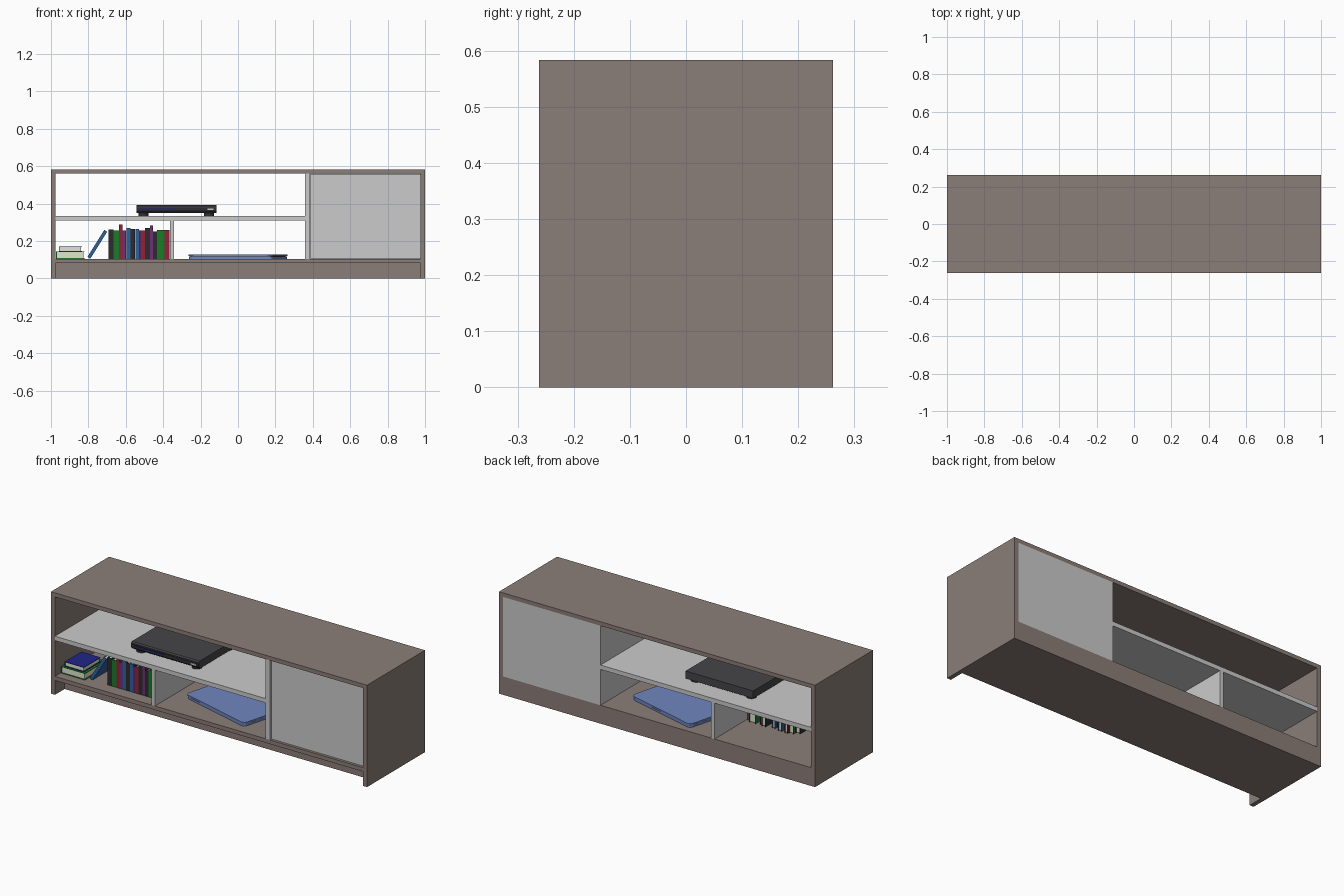
import bpy, bmesh, math
from mathutils import Matrix, Vector

if "Cube" in bpy.data.objects:
    bpy.data.objects.remove(bpy.data.objects["Cube"])


def mat(name, c):
    m = bpy.data.materials.new(name)
    m.diffuse_color = (*c, 1)
    m.use_nodes = True
    m.node_tree.nodes["Principled BSDF"].inputs["Base Color"].default_value = m.diffuse_color
    return m


WOOD = mat("brown_wood", (0.26, 0.21, 0.19))
BLACK = mat("black_plastic", (0.03, 0.03, 0.035))
DARK = mat("dark_plastic", (0.06, 0.06, 0.065))
NAVY = mat("navy_plastic", (0.02, 0.02, 0.10))
WHITE = mat("white_plastic", (0.8, 0.8, 0.8))
LAPTOP = mat("blue_metal", (0.16, 0.24, 0.52))
PAGES = mat("paper", (0.75, 0.78, 0.62))
COVERS = {
    "k": mat("cover_black", (0.025, 0.025, 0.03)),
    "g": mat("cover_green", (0.01, 0.2, 0.02)),
    "r": mat("cover_red", (0.3, 0.015, 0.04)),
    "p": mat("cover_purple", (0.16, 0.03, 0.18)),
    "b": mat("cover_blue", (0.03, 0.12, 0.32)),
    "n": mat("cover_navy", (0.015, 0.02, 0.25)),
}


def add_box(bm, lo, hi, index=0):
    lo, hi = Vector(lo), Vector(hi)
    m = Matrix.Translation((lo + hi) / 2) @ Matrix.Diagonal((*(hi - lo), 1))
    verts = bmesh.ops.create_cube(bm, size=1, matrix=m)["verts"]
    for f in {f for v in verts for f in v.link_faces}:
        f.material_index = index


def finish(bm, name, mats=()):
    bmesh.ops.recalc_face_normals(bm, faces=bm.faces)
    me = bpy.data.meshes.new(name)
    bm.to_mesh(me)
    bm.free()
    for m in mats:
        me.materials.append(m)
    ob = bpy.data.objects.new(name, me)
    bpy.context.collection.objects.link(ob)
    return ob


def box(name, x, y, z, m=None):
    bm = bmesh.new()
    add_box(bm, (x[0], y[0], z[0]), (x[1], y[1], z[1]))
    return finish(bm, name, [m] if m else [])


def prism(name, pts, vec, m):
    """Extrude a closed polygon along a vector."""
    bm = bmesh.new()
    face = bm.faces.new([bm.verts.new(p) for p in pts])
    ext = bmesh.ops.extrude_face_region(bm, geom=[face])["geom"]
    bmesh.ops.translate(bm, vec=vec, verts=[g for g in ext if isinstance(g, bmesh.types.BMVert)])
    return finish(bm, name, [m])


# Cabinet carcass
D, H, T = 0.262, 0.583, 0.025
IN = 1 - T
DEEP = (-D, D)
box("top_panel", (-1, 1), DEEP, (H - 0.023, H), WOOD)
for side, s in (("left", -1), ("right", 1)):
    box(side + "_side", sorted((s, s * IN)), DEEP, (0, H - 0.023), WOOD)
box("bottom_panel", (-IN, IN), DEEP, (0.082, 0.105), WOOD)
box("recessed_plinth", (-IN, IN), (-0.175, D), (0, 0.082), WOOD)

# Grey shelf, dividers and cupboard
box("long_shelf", (-IN, 0.358), DEEP, (0.31, 0.335))
box("short_divider", (-0.364, -0.342), DEEP, (0.105, 0.31))
box("tall_divider", (0.358, 0.385), (-D, D - T), (0.105, 0.56))
box("cupboard_back", (0.358, IN), (D - T, D), (0.105, 0.56))
box("cupboard_door", (0.388, IN), (-0.25, -0.228), (0.107, 0.558))

# Disc player: side profile extruded along x
prism("player_body",
      [(-0.543, y, z) for y, z in ((-0.178, 0.349), (0.168, 0.349), (0.168, 0.392),
                                   (-0.183, 0.392), (-0.19, 0.386), (-0.19, 0.36))],
      (0.428, 0, 0), DARK)
box("player_front_band", (-0.541, -0.117), (-0.193, -0.185), (0.361, 0.380), BLACK)
box("player_tray", (-0.525, -0.33), (-0.195, -0.19), (0.365, 0.377), NAVY)
box("player_button", (-0.163, -0.13), (-0.196, -0.19), (0.366, 0.375), WHITE)
for i, x in enumerate((-0.505, -0.155)):
    for j, y in enumerate((-0.15, 0.13)):
        bpy.ops.mesh.primitive_cylinder_add(vertices=16, radius=0.027, depth=0.016,
                                            location=(x, y, 0.343))
        ob = bpy.context.object
        ob.name = f"player_foot_{i}{j}"
        ob.data.materials.append(BLACK)
        bpy.ops.object.shade_smooth_by_angle()


# Closed laptop: rounded slabs, turned on the shelf
def rounded(w, d, r, z, n=6):
    pts = []
    for k, (sx, sy) in enumerate(((1, 1), (-1, 1), (-1, -1), (1, -1))):
        for i in range(n + 1):
            a = math.pi / 2 * (k + i / n)
            pts.append((sx * (w / 2 - r) + r * math.cos(a), sy * (d / 2 - r) + r * math.sin(a), z))
    return pts


for name, w, d, z, h, m in (("laptop_base", 0.465, 0.325, 0.105, 0.012, LAPTOP),
                            ("laptop_seam", 0.455, 0.315, 0.117, 0.002, BLACK),
                            ("laptop_lid", 0.47, 0.33, 0.119, 0.009, LAPTOP)):
    ob = prism(name, rounded(w, d, 0.025, z), (0, 0, h), m)
    ob.location = (0, 0.01, 0)
    ob.rotation_euler.z = math.radians(-15)


# Books: two boards, a spine on the -y side and a page block
def book(name, t, d, h, cover, matrix):
    c = min(0.003, t * 0.15)
    bm = bmesh.new()
    add_box(bm, (0, 0, 0), (c, d, h))
    add_box(bm, (t - c, 0, 0), (t, d, h))
    add_box(bm, (c, 0, 0), (t - c, c, h))
    add_box(bm, (c, c, 0.004), (t - c, d - 0.005, h - 0.004), 1)
    ob = finish(bm, name, [COVERS[cover], PAGES])
    ob.matrix_world = matrix
    return ob


# Upright row: cover, thickness, height, depth
row = [("k", 28, 157, 15), ("g", 29, 152, 17), ("r", 19, 182, 18), ("p", 20, 152, 14),
       ("b", 22, 165, 18), ("k", 26, 158, 15), ("b", 20, 160, 17), ("n", 8, 150, 14),
       ("r", 25, 152, 13), ("k", 25, 165, 18), ("p", 17, 177, 17), ("k", 22, 147, 14),
       ("g", 40, 155, 18), ("r", 25, 153, 16)]
x = -0.693
for i, (c, t, h, d) in enumerate(row):
    book(f"upright_book_{i + 1}", t / 1000 - 0.0005, d / 100, h / 1000, c,
         Matrix.Translation((x, -0.19, 0.105)))
    x += t / 1000

# Leaning book
book("leaning_book", 0.018, 0.15, 0.17, "b",
     Matrix.Translation((-0.805, -0.19, 0.115)) @ Matrix.Rotation(math.radians(32), 4, "Y"))

# Flat stack: thickness turned to z, spine to the left
LIE = Matrix(((0, 1, 0, 0), (0, 0, 1, 0), (1, 0, 0, 0), (0, 0, 0, 1)))
book("flat_book_lower", 0.038, 0.15, 0.19, "g", Matrix.Translation((-0.972, -0.21, 0.105)) @ LIE)
book("flat_book_upper", 0.027, 0.122, 0.15, "n", Matrix.Translation((-0.957, -0.2, 0.1435)) @ LIE)
